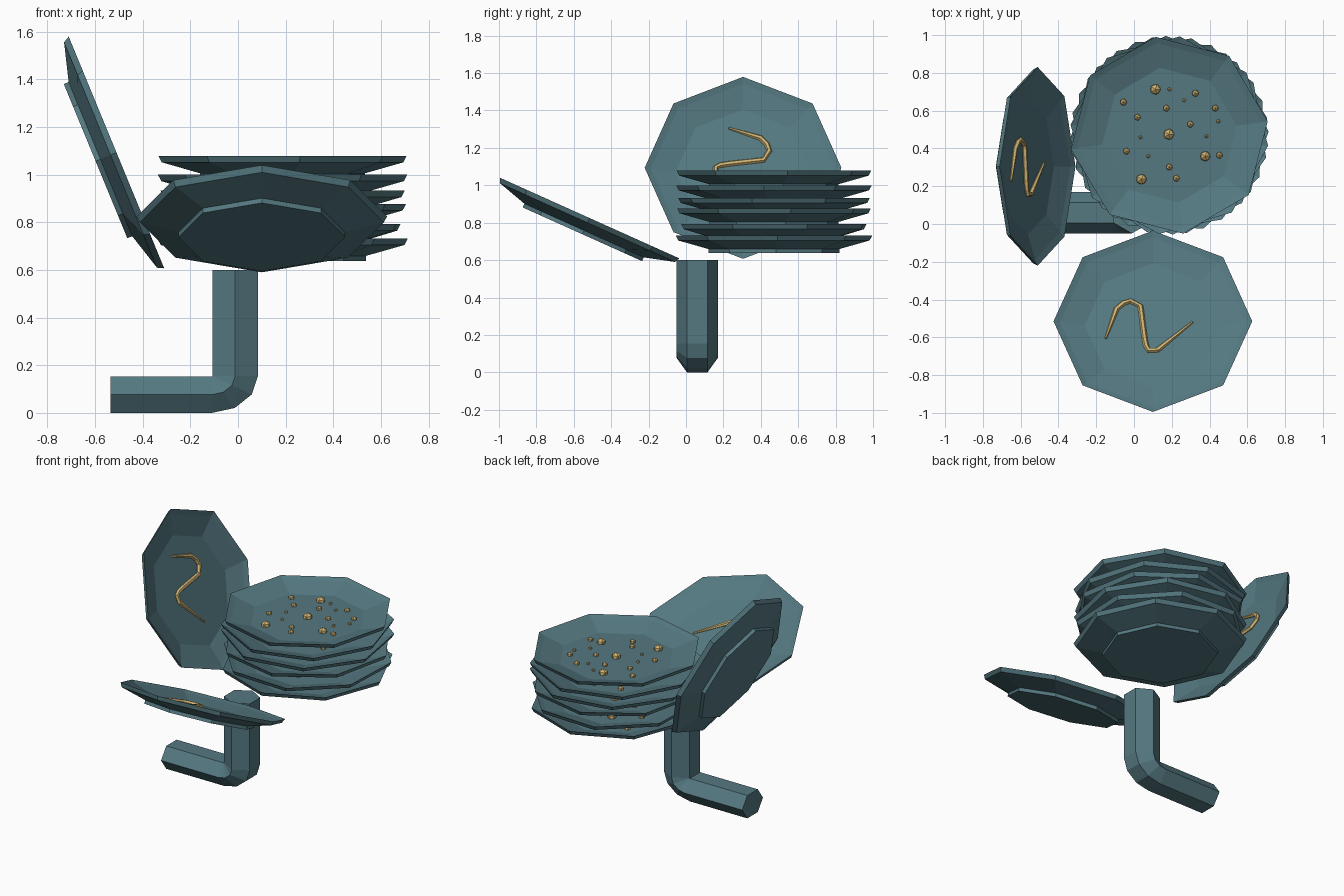
import bpy, bmesh, math
from mathutils import Matrix, Vector

if "Cube" in bpy.data.objects:
    bpy.data.objects.remove(bpy.data.objects["Cube"])


def material(name, rgb):
    m = bpy.data.materials.new(name)
    m.diffuse_color = (*rgb, 1)
    m.use_nodes = True
    m.node_tree.nodes["Principled BSDF"].inputs["Base Color"].default_value = m.diffuse_color
    return m


TEAL = material("slate teal", (0.090, 0.190, 0.220))
GOLD = material("pale gold", (0.62, 0.45, 0.17))


def finish(bm, name, mat, matrix=Matrix()):
    bmesh.ops.recalc_face_normals(bm, faces=bm.faces)
    me = bpy.data.meshes.new(name)
    bm.to_mesh(me)
    bm.free()
    me.materials.append(mat)
    ob = bpy.data.objects.new(name, me)
    ob.matrix_world = matrix
    bpy.context.collection.objects.link(ob)
    return ob


def bridge(bm, rings):
    """Skin a list of closed vertex rings and cap both ends."""
    for a, b in zip(rings, rings[1:]):
        n = len(a)
        for i in range(n):
            j = (i + 1) % n
            bm.faces.new((a[i], a[j], b[j], b[i]))
    bm.faces.new(rings[0])
    bm.faces.new(rings[-1])


# plate: eight-sided lathe of (radius, height), foot at local z = 0
PROFILE = [(0.35, 0), (0.35, 0.022), (0.512, 0.068), (0.526, 0.095),
           (0.492, 0.080), (0.36, 0.040)]
FLOOR = 0.040


def plate(name, matrix):
    bm = bmesh.new()
    rings = [[bm.verts.new((r * math.cos(i * math.pi / 4),
                            r * math.sin(i * math.pi / 4), z))
              for i in range(8)] for r, z in PROFILE]
    bridge(bm, rings)
    return finish(bm, name, TEAL, matrix)


# crumbs: (x, y, radius) on the plate floor
CRUMBS = [(-.074, .243, .031), (0, .243, .011), (-.243, .175, .02), (.138, .222, .02),
          (.079, .185, .011), (-.016, .143, .019), (.243, .143, .019), (-.169, .095, .019),
          (.111, .058, .019), (.259, .074, .012), (-.153, -.01, .011), (-.003, .005, .032),
          (.196, -.005, .011), (-.227, -.085, .019), (-.111, -.111, .011), (.19, -.111, .03),
          (.265, -.106, .019), (0, -.169, .019), (-.148, -.233, .031), (.037, -.228, .019)]


def crumbs(name, matrix):
    bm = bmesh.new()
    for x, y, r in CRUMBS:
        bmesh.ops.create_icosphere(bm, subdivisions=1, radius=r,
                                   matrix=Matrix.Translation((x, y, FLOOR + 0.003)))
    return finish(bm, name, GOLD, matrix)


# squiggle: tapered strand lying on the plate floor
STRAND = [(-.25, -.077, .4), (-.193, .093, 1), (-.155, .128, 1), (-.118, .14, 1),
          (-.066, .11, 1), (-.044, -.075, 1), (-.036, -.12, 1), (-.022, -.147, 1),
          (.024, -.145, 1), (.21, .018, .4)]


def strand(name, matrix):
    bm = bmesh.new()
    pts = [Vector((x, y, FLOOR + 0.006)) for x, y, _ in STRAND]
    rings = []
    for k, p in enumerate(pts):
        t = (pts[min(k + 1, len(pts) - 1)] - pts[max(k - 1, 0)]).normalized()
        side, r = Vector((-t.y, t.x, 0)), 0.015 * STRAND[k][2]
        rings.append([bm.verts.new(p + r * (side * math.cos(a) + Vector((0, 0, math.sin(a)))))
                      for a in (i * math.pi / 3 for i in range(6))])
    bridge(bm, rings)
    return finish(bm, name, GOLD, matrix)


# bent six-sided pipe
bm = bmesh.new()


def pipe_ring(cx, cz, angle):
    """Hexagon in the plane holding y and the radial direction of the bend."""
    d = Vector((math.sin(angle), 0, -math.cos(angle)))
    ring = []
    for i in range(6):
        a = i * math.pi / 3
        rad = 0.098 + 0.0955 * math.sin(a) / math.sin(math.pi / 3)
        p = Vector((cx, 0.06 + 0.11 * math.cos(a), cz)) + d * rad
        if angle < 1.5:
            p.z = cz + (p.z - cz) * 0.155 / 0.1935
        ring.append(bm.verts.new(p))
    return ring


BX, BZ = -0.11, 0.155
bridge(bm, [pipe_ring(-0.535, BZ, 0)]
       + [pipe_ring(BX, BZ, math.radians(a)) for a in (0, 30, 60, 90)]
       + [pipe_ring(BX, 0.60, math.pi / 2)])
finish(bm, "bent_pipe", TEAL)

# stack of plates: (foot height, turn in degrees)
STACK = [(0.637, 2), (0.697, 20), (0.782, 10), (0.838, -13), (0.905, -6), (0.984, 8)]
for k, (z, turn) in enumerate(STACK, 1):
    place = Matrix.Translation((0.187, 0.47, z))
    plate(f"stacked_plate_{k}", place @ Matrix.Rotation(math.radians(turn), 4, 'Z'))
    crumbs(f"crumbs_{k}", place @ Matrix.Rotation(math.radians(turn - 8), 4, 'Z'))

# two tilted plates with squiggles
front = Matrix.Translation((0.1, -0.554, 0.738)) @ Matrix.Rotation(math.radians(-24.2), 4, 'X')
left = Matrix.Translation((-0.598, 0.305, 1.057)) @ Matrix.Rotation(math.radians(67.6), 4, 'Y')
for side, m in (("front", front), ("left", left)):
    plate(f"{side}_plate", m)
    strand(f"{side}_squiggle", m)
